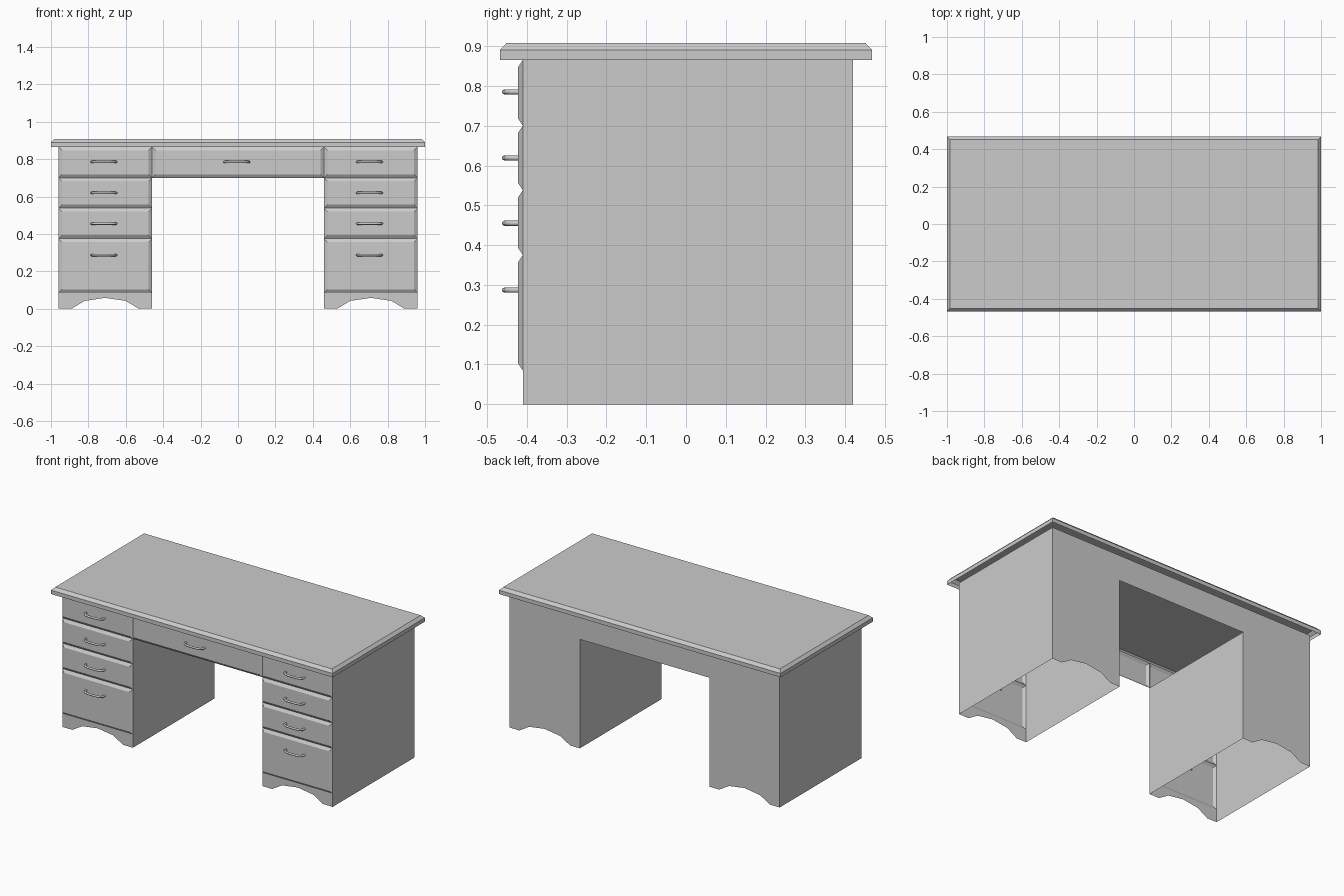
import bpy

if "Cube" in bpy.data.objects:
    bpy.data.objects.remove(bpy.data.objects["Cube"])

FRONT, BACK = -0.41, 0.42          # body depth
OUT, INN = 0.96, 0.46              # pedestal outer / inner x
TOP, KNEE = 0.865, 0.70            # body top, kneehole height


def mesh(name, verts, faces):
    me = bpy.data.meshes.new(name)
    me.from_pydata(verts, [], faces)
    me.update()
    ob = bpy.data.objects.new(name, me)
    bpy.context.collection.objects.link(ob)
    return ob


def loft(name, rings):
    """Four-sided rings joined together, last ring capped."""
    verts = [v for r in rings for v in r]
    faces = [(4*k + i, 4*k + (i+1) % 4, 4*k + 4 + (i+1) % 4, 4*k + 4 + i)
             for k in range(len(rings) - 1) for i in range(4)]
    n = len(verts)
    return mesh(name, verts, faces + [(n-4, n-3, n-2, n-1)])


# Desk top: hollow slab with a chamfered upper edge
def rect(x, y, z):
    return [(-x, -y, z), (x, -y, z), (x, y, z), (-x, y, z)]


loft("desk_top", [rect(1, 0.468, TOP), rect(1, 0.468, 0.89), rect(0.983, 0.451, 0.908)])

# Scalloped foot edge shared by front and back, across one pedestal
ARCH = [(0, 0), (0.07, 0), (0.14, 0.042), (0.25, 0.058), (0.36, 0.042), (0.43, 0), (0.5, 0)]


def arched_panel(name, x0, y, ztop, flip):
    low = [(x0 + x, y, z) for x, z in ARCH]
    high = [(x0 + x, y, ztop) for x, z in ARCH]
    n = len(ARCH)
    faces = [(i, i+1, n+i+1, n+i) for i in range(n - 1)]
    if flip:
        faces = [f[::-1] for f in faces]
    mesh(name, low + high, faces)


def side_panel(name, x, ztop, outward):
    v = [(x, FRONT, 0), (x, BACK, 0), (x, BACK, ztop), (x, FRONT, ztop)]
    mesh(name, v, [(0, 1, 2, 3) if outward > 0 else (3, 2, 1, 0)])


# Raised drawer front with bevelled rim
def drawer(name, x0, x1, z0, z1, b=0.018):
    def r(y, d):
        return [(x0+d, y, z0+d), (x1-d, y, z0+d), (x1-d, y, z1-d), (x0+d, y, z1-d)]
    loft(name, [r(FRONT, 0), r(FRONT - 0.012, b)])


# Bow handle: six-sided tube along a bent path
half = [(-0.066, -0.418), (-0.063, -0.440), (-0.049, -0.452), (-0.025, -0.456)]
path = half + [(-x, y) for x, y in reversed(half)]
cu = bpy.data.curves.new("handle_path", 'CURVE')
cu.dimensions = '3D'
cu.bevel_depth = 0.0065
cu.bevel_resolution = 2
cu.use_fill_caps = True
sp = cu.splines.new('POLY')
sp.points.add(len(path) - 1)
for p, (x, y) in zip(sp.points, path):
    p.co = (x, y, 0, 1)


def handle(name, x, z):
    ob = bpy.data.objects.new(name, cu)
    ob.location = (x - 0.007, 0, z)
    bpy.context.collection.objects.link(ob)


# Pedestals: panels, drawers and handles on both sides
ROWS = [(0.70, TOP, 0.785), (0.538, 0.70, 0.619), (0.375, 0.538, 0.455), (0.085, 0.375, 0.287)]
for label, s in (("left", -1), ("right", 1)):
    x0 = -OUT if s < 0 else INN
    side_panel(label + "_outer_side", s * OUT, TOP, s)
    side_panel(label + "_inner_side", s * INN, KNEE, -s)
    arched_panel(label + "_front_foot", x0, FRONT, 0.085, False)
    arched_panel(label + "_back_panel", x0, BACK, TOP, True)
    for i, (z0, z1, hz) in enumerate(ROWS):
        drawer(f"{label}_drawer_{i+1}", x0, x0 + 0.5, z0, z1)
        handle(f"{label}_handle_{i+1}", x0 + 0.25, hz)

# Centre drawer and back apron over the kneehole
drawer("centre_drawer", -INN, INN, KNEE, TOP)
handle("centre_handle", 0, 0.785)
mesh("back_apron", [(-INN, BACK, KNEE), (INN, BACK, KNEE), (INN, BACK, TOP), (-INN, BACK, TOP)],
     [(3, 2, 1, 0)])
